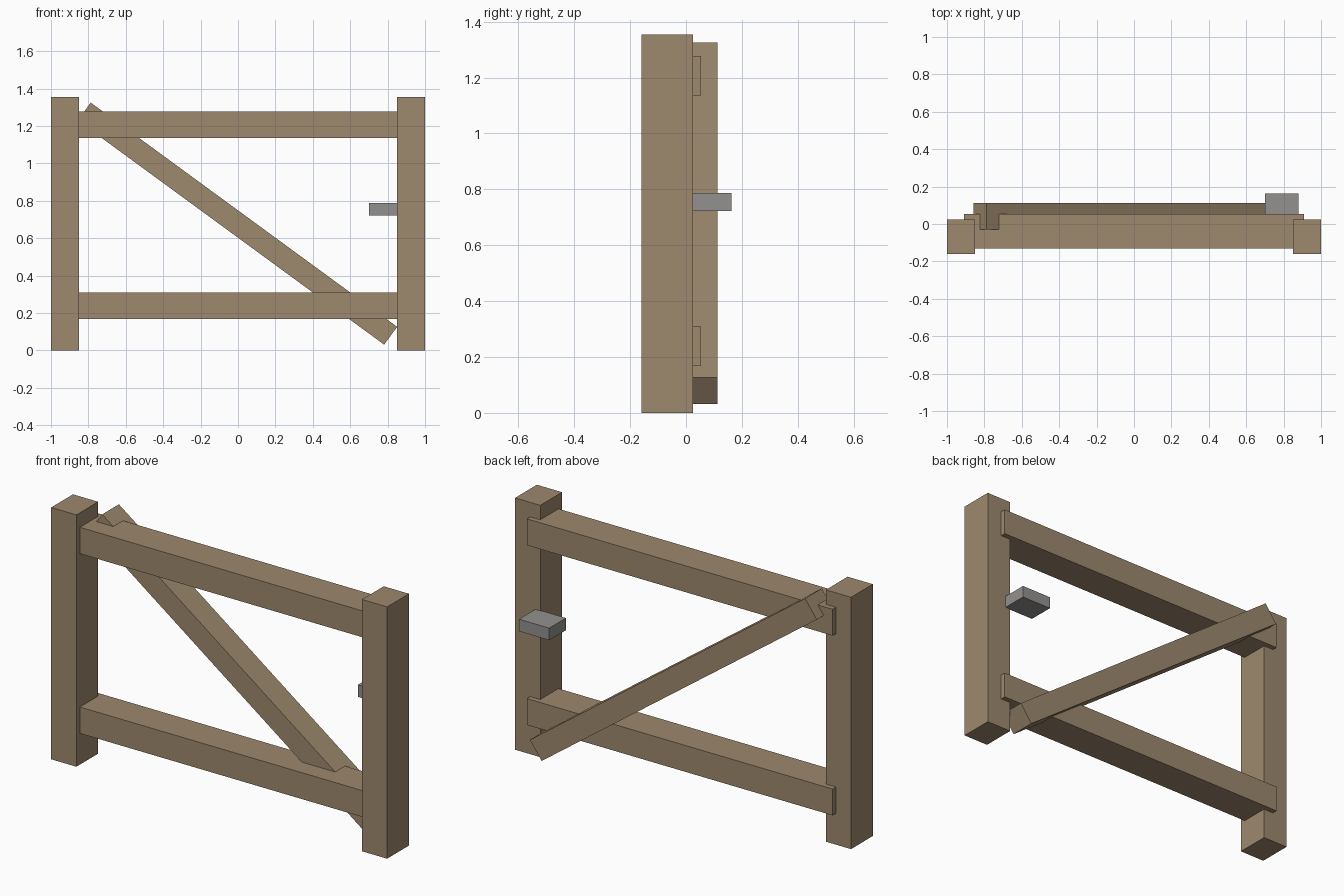
import bpy
import math
from mathutils import Vector

cube = bpy.data.objects.get("Cube")
if cube:
    bpy.data.objects.remove(cube, do_unlink=True)


def make_material(name, rgb):
    mat = bpy.data.materials.new(name)
    mat.use_nodes = True
    colour = (*rgb, 1.0)
    mat.diffuse_color = colour
    mat.node_tree.nodes["Principled BSDF"].inputs["Base Color"].default_value = colour
    return mat


wood = make_material("brown wood", (0.34, 0.25, 0.155))
metal = make_material("grey metal", (0.29, 0.285, 0.275))


def beam(name, low, high, mat, tilt=0.0):
    """Box between two corners, optionally tilted about its middle in the xz plane."""
    low, high = Vector(low), Vector(high)
    bpy.ops.mesh.primitive_cube_add(size=1, location=(low + high) / 2)
    obj = bpy.context.object
    obj.name = name
    obj.scale = high - low
    bpy.ops.object.transform_apply(location=False, rotation=False, scale=True)
    obj.rotation_euler.y = tilt
    obj.data.materials.append(mat)
    return obj


# Upright posts
beam("left_post", (0.85, -0.16, 0), (1.0, 0.025, 1.355), wood)
beam("right_post", (-1.0, -0.16, 0), (-0.85, 0.025, 1.355), wood)

# Horizontal rails, ends poking out behind the posts
for name, bottom in (("lower_rail", 0.168), ("upper_rail", 1.135)):
    beam(name, (-0.91, -0.13, bottom), (0.91, 0.053, bottom + 0.142), wood)

# Diagonal brace across the back
length, width = 2.03, 0.118
beam("diagonal_brace", (-length / 2 - 0.003, -0.03, 0.678 - width / 2),
     (length / 2 - 0.003, 0.112, 0.678 + width / 2), wood, math.atan2(1.2, 1.64))

# Latch block behind the left post
beam("latch", (0.70, 0.02, 0.722), (0.88, 0.163, 0.787), metal)
